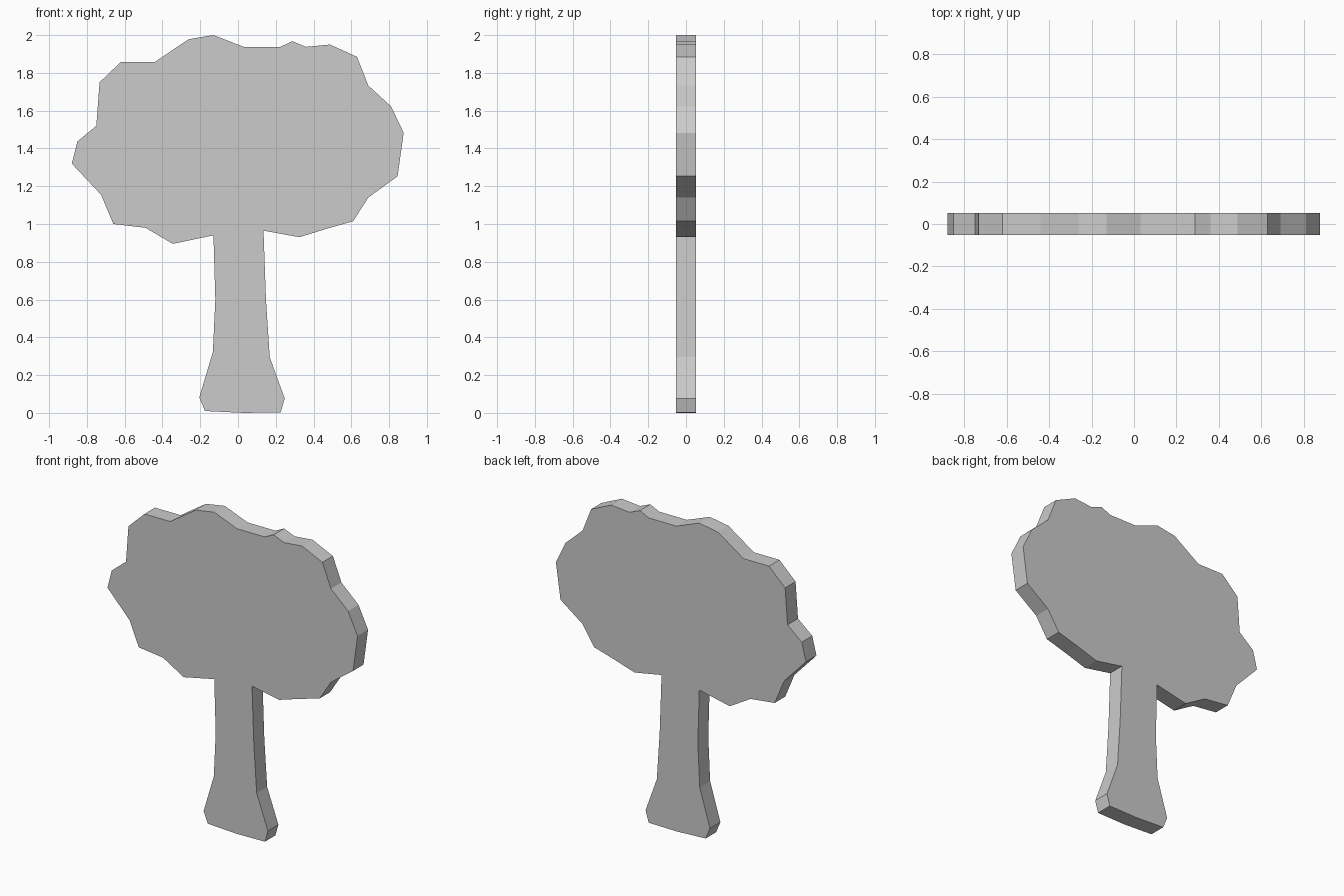
import bpy, bmesh

if "Cube" in bpy.data.objects:
    bpy.data.objects.remove(bpy.data.objects["Cube"])

HALF_DEPTH = 0.0525

# Leafy crown, clockwise in (x, z) from the left trunk joint to the right one
crown = [
    (-0.13, 0.94), (-0.345, 0.895), (-0.49, 0.98), (-0.66, 1.0), (-0.725, 1.155),
    (-0.88, 1.32), (-0.85, 1.437), (-0.75, 1.52), (-0.733, 1.75), (-0.62, 1.858),
    (-0.44, 1.858), (-0.262, 1.978), (-0.13, 2.0), (0.03, 1.938), (0.225, 1.938),
    (0.287, 1.968), (0.36, 1.938), (0.487, 1.95), (0.63, 1.885), (0.69, 1.733),
    (0.81, 1.623), (0.877, 1.483), (0.845, 1.253), (0.69, 1.14), (0.61, 1.015),
    (0.47, 0.975), (0.325, 0.93), (0.135, 0.965),
]
# Trunk with flared foot, continuing down the right and back up the left
trunk = [
    (0.148, 0.6), (0.168, 0.295), (0.247, 0.077), (0.226, 0.003), (0.03, 0.0),
    (-0.175, 0.01), (-0.205, 0.082), (-0.133, 0.322), (-0.12, 0.6),
]


def extruded_profile(name, points, half_depth):
    """Flat cut-out: fill the outline facing front, then extrude it to the back."""
    bm = bmesh.new()
    front = bm.faces.new([bm.verts.new((x, -half_depth, z)) for x, z in points])
    result = bmesh.ops.extrude_face_region(bm, geom=[front], use_keep_orig=True)
    back = [v for v in result["geom"] if isinstance(v, bmesh.types.BMVert)]
    bmesh.ops.translate(bm, verts=back, vec=(0, 2 * half_depth, 0))
    bmesh.ops.recalc_face_normals(bm, faces=bm.faces)
    mesh = bpy.data.meshes.new(name)
    bm.to_mesh(mesh)
    bm.free()
    obj = bpy.data.objects.new(name, mesh)
    bpy.context.collection.objects.link(obj)
    return obj


# Tree cut from one board, so crown and trunk share one outline
extruded_profile("tree_cutout", crown + trunk, HALF_DEPTH)
